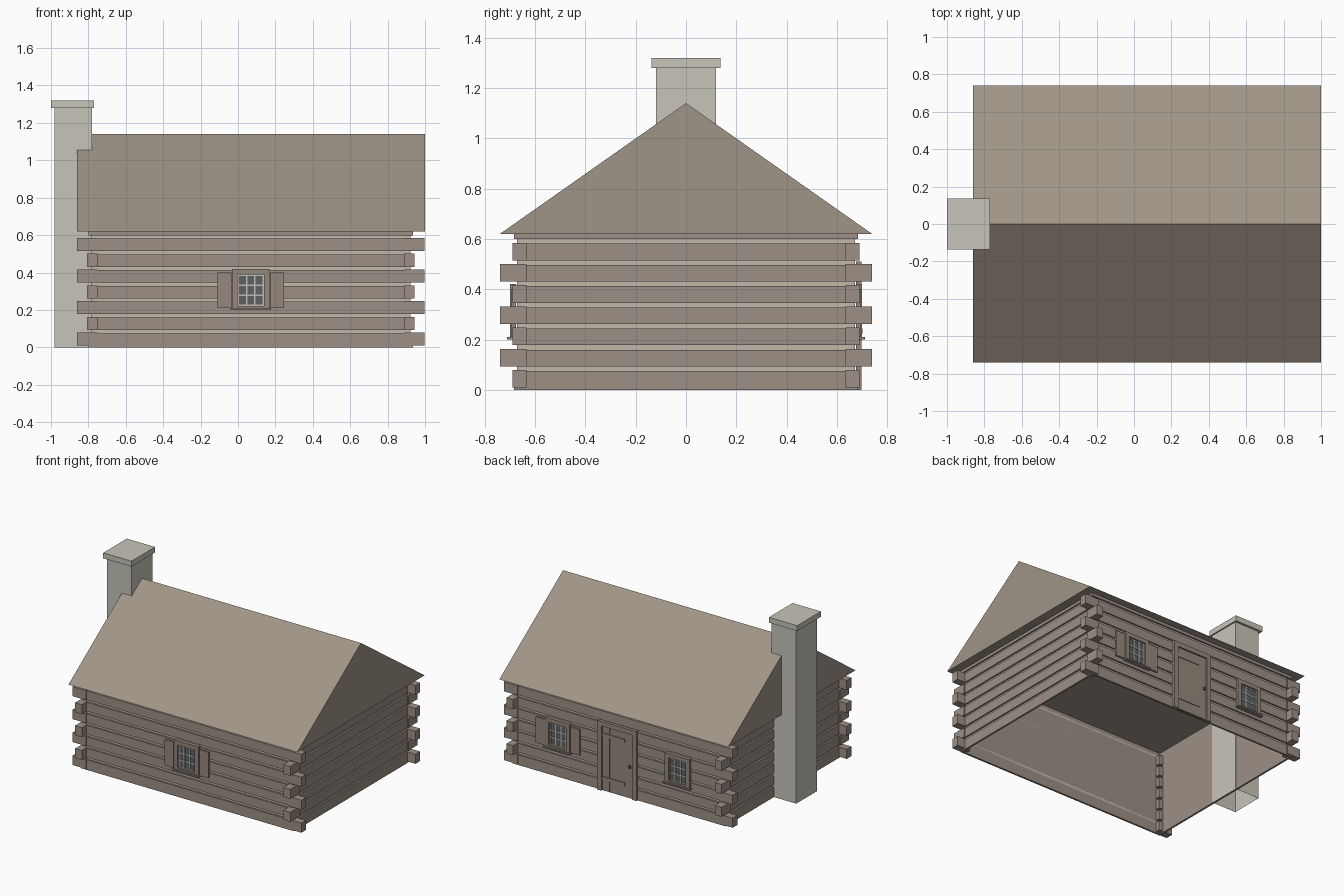
import bpy, bmesh
from mathutils import Matrix, Vector

old = bpy.data.objects.get("Cube")
if old:
    bpy.data.objects.remove(old)


def material(name, srgb):
    linear = [(c / 255) ** 2.2 for c in srgb] + [1]
    m = bpy.data.materials.new(name)
    m.use_nodes = True
    m.diffuse_color = linear
    m.node_tree.nodes["Principled BSDF"].inputs["Base Color"].default_value = linear
    return m


LOG = material("log brown", (155, 143, 132))
ROOF = material("roof tan", (158, 147, 134))
CHINK = material("chinking", (190, 183, 170))
STONE = material("chimney stone", (198, 195, 183))
TRIM = material("door and trim brown", (149, 135, 124))
GLASS = material("window glass", (92, 97, 98))
MUNTIN = material("pale muntin", (190, 188, 178))
IRON = material("dark hardware", (105, 97, 90))


def finish(bm, name, mat):
    mesh = bpy.data.meshes.new(name)
    bm.to_mesh(mesh)
    bm.free()
    mesh.materials.append(mat)
    ob = bpy.data.objects.new(name, mesh)
    bpy.context.collection.objects.link(ob)
    return ob


def boxes(name, mat, items, open_bottom=False, open_top=False):
    """One object from boxes given as (x0, x1, y0, y1, z0, z1)."""
    bm = bmesh.new()
    for x0, x1, y0, y1, z0, z1 in items:
        centre = Vector((x0 + x1, y0 + y1, z0 + z1)) / 2
        size = Matrix.Diagonal((x1 - x0, y1 - y0, z1 - z0, 1))
        bmesh.ops.create_cube(bm, size=1, matrix=Matrix.Translation(centre) @ size)
    bm.normal_update()
    gone = [f for f in bm.faces if (open_bottom and f.normal.z < -0.9)
            or (open_top and f.normal.z > 0.9)]
    bmesh.ops.delete(bm, geom=gone, context='FACES')
    return finish(bm, name, mat)


# Main dimensions
CX = 0.068           # middle of the house along x
HX, HY = 0.867, 0.683  # half size to the log faces
EAVE, RIDGE = 0.62, 1.14
PITCH, GAP = 0.0843, 0.009
DEPTH = 0.012        # chinking recess


def ring(outer, thick, z0, z1):
    """Four bars round the house; outer is the inset from the log face."""
    hx, hy = HX - outer, HY - outer
    a, b = CX - hx, CX + hx
    return [(a, b, -hy, -hy + thick, z0, z1), (a, b, hy - thick, hy, z0, z1),
            (a, a + thick, -hy + thick, hy - thick, z0, z1),
            (b - thick, b, -hy + thick, hy - thick, z0, z1)]


# Walls: inner shell, log courses and the chinking between them
sx, sy = HX - DEPTH - 0.002, HY - DEPTH - 0.002
boxes("wall_shell", LOG, [(CX - sx, CX + sx, -sy, sy, 0, EAVE)], True, True)
logs, chinks = [], []
for k in range(8):
    low = k * PITCH + GAP if k else 0
    high = min((k + 1) * PITCH - GAP, EAVE)
    logs += ring(0, DEPTH + 0.002, low, high)
    if k:
        chinks += ring(DEPTH, 0.002, k * PITCH - GAP, k * PITCH + GAP)
boxes("wall_logs", LOG, logs)
boxes("chinking_strips", CHINK, chinks)

# Interlocking log ends, alternating direction by course
ends = []
for k in range(7):
    z0, z1 = k * PITCH + 0.009, k * PITCH + 0.079
    for s in (-1, 1):
        for t in (-1, 1):
            if k % 2 == 0:
                xs, ys = (0.82, 0.93), (0.635, 0.69)
            else:
                xs, ys = (0.82, 0.875), (0.635, 0.74)
            x = sorted(CX + s * v for v in xs)
            y = sorted(t * v for v in ys)
            ends.append((*x, *y, z0, z1))
boxes("log_ends", LOG, ends)

# Solid gable roof
bm = bmesh.new()
profile = [(-0.74, EAVE), (0.74, EAVE), (0, RIDGE)]
gable = bm.faces.new([bm.verts.new((-0.86, y, z)) for y, z in profile])
new = bmesh.ops.extrude_face_region(bm, geom=[gable])["geom"]
bmesh.ops.translate(bm, vec=(1.86, 0, 0),
                    verts=[v for v in new if isinstance(v, bmesh.types.BMVert)])
bmesh.ops.recalc_face_normals(bm, faces=bm.faces)
finish(bm, "gable_roof", ROOF)

# Chimney and cap
boxes("chimney_stack", STONE, [(-0.98, -0.78, -0.12, 0.12, 0, 1.28)], True)
boxes("chimney_cap", STONE, [(-1, -0.77, -0.137, 0.137, 1.28, 1.32)])


def on_wall(side, x0, x1, z0, z1, out, back=0.675):
    """Box on the front (-1) or back (+1) wall, reaching y = out."""
    return (x0, x1, *sorted((side * back, side * out)), z0, z1)


def window(label, side, cx, shutters):
    def part(x0, x1, z0, z1, out):
        return on_wall(side, cx + x0, cx + x1, z0, z1, out)
    boxes(label + "_window_frame", TRIM, [
        part(-0.1, -0.07, 0.21, 0.42, 0.7), part(0.07, 0.1, 0.21, 0.42, 0.7),
        part(-0.07, 0.07, 0.39, 0.42, 0.7), part(-0.07, 0.07, 0.21, 0.222, 0.7)])
    boxes(label + "_window_sill", TRIM, [part(-0.108, 0.108, 0.2, 0.21, 0.712)])
    boxes(label + "_window_glass", GLASS, [part(-0.07, 0.07, 0.222, 0.39, 0.686)])
    bars = []
    for i in range(4):
        x, z = -0.066 + i * 0.044, 0.226 + i * 0.0533
        bars.append(part(x - 0.004, x + 0.004, 0.222, 0.39, 0.69))
        bars.append(part(-0.07, 0.07, z - 0.004, z + 0.004, 0.6895))
    boxes(label + "_window_muntins", MUNTIN, bars)
    if shutters:
        boxes(label + "_window_shutters", TRIM, [
            part(-0.178, -0.104, 0.21, 0.4, 0.695),
            part(0.104, 0.178, 0.21, 0.4, 0.695)])


window("front", -1, 0.068, True)
window("back_left", 1, 0.557, True)
window("back_right", 1, -0.417, False)

# Back door: frame, planks, straps and handle
DX = 0.075
boxes("door_frame", TRIM, [
    on_wall(1, DX - 0.16, DX - 0.125, 0, 0.51, 0.697),
    on_wall(1, DX + 0.125, DX + 0.16, 0, 0.51, 0.697),
    on_wall(1, DX - 0.125, DX + 0.125, 0.475, 0.51, 0.697)])
boxes("door_backing", IRON, [on_wall(1, DX - 0.125, DX + 0.125, 0, 0.475, 0.685)])
boxes("door_planks", TRIM, [
    on_wall(1, DX - 0.122 + i * 0.0615, DX - 0.063 + i * 0.0615, 0.004, 0.472, 0.689)
    for i in range(4)])
boxes("door_straps", TRIM, [
    on_wall(1, DX - 0.06, DX + 0.12, z, z + 0.025, 0.694) for z in (0.08, 0.4)])
boxes("door_handle", IRON, [on_wall(1, DX - 0.112, DX - 0.097, 0.225, 0.245, 0.702)])
